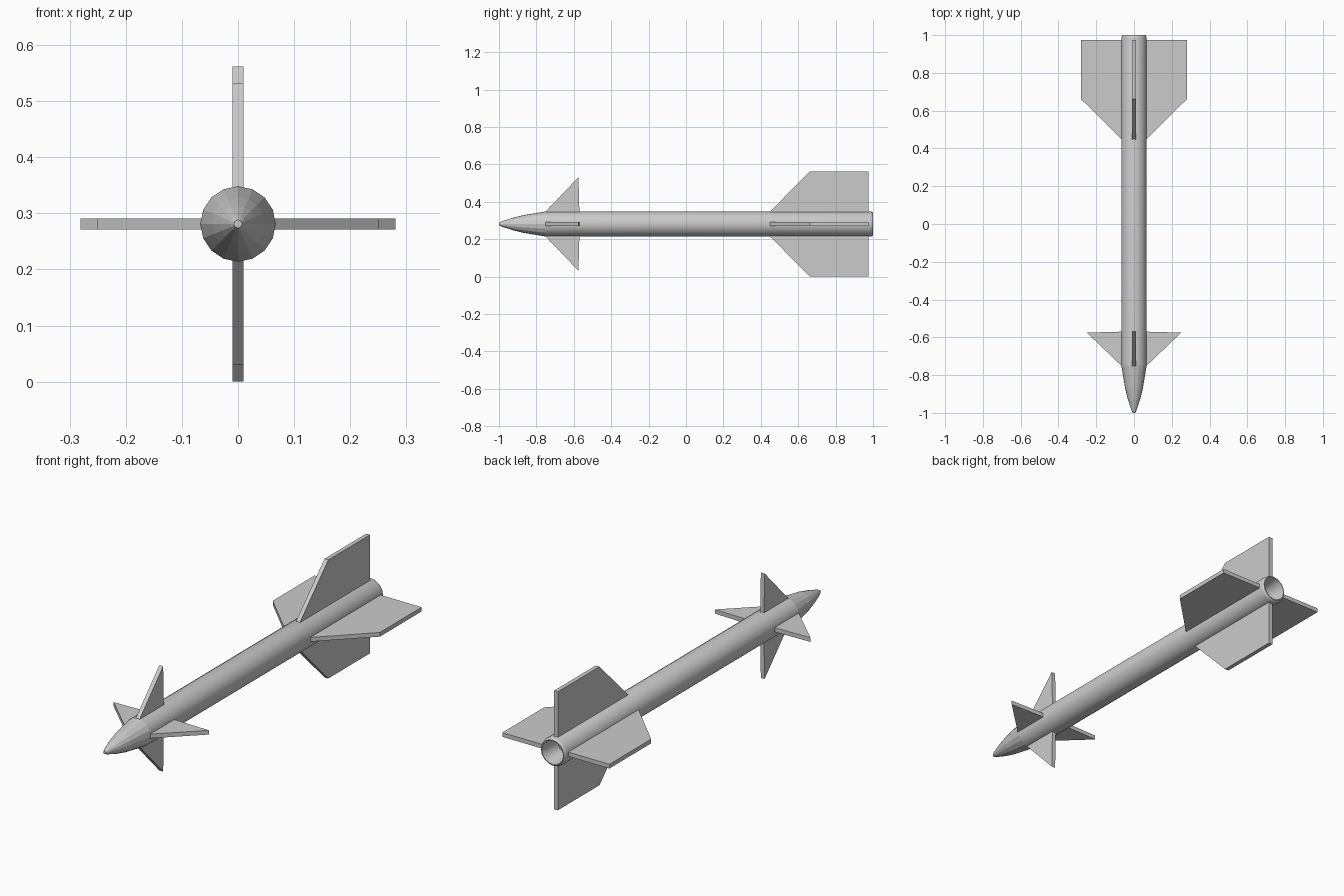
import bpy, bmesh, math

if "Cube" in bpy.data.objects:
    bpy.data.objects.remove(bpy.data.objects["Cube"])

SIDES = 16
ZC = 0.281      # height of the body axis


def make_object(name, bm):
    bmesh.ops.recalc_face_normals(bm, faces=bm.faces)
    me = bpy.data.meshes.new(name)
    bm.to_mesh(me)
    bm.free()
    ob = bpy.data.objects.new(name, me)
    bpy.context.collection.objects.link(ob)
    return ob


def lathe(name, profile):
    """Closed body of revolution about the y axis from (y, radius) pairs."""
    bm = bmesh.new()
    rings = []
    for y, r in profile:
        rings.append([bm.verts.new((r * math.cos(a), y, ZC + r * math.sin(a)))
                      for a in (2 * math.pi * i / SIDES for i in range(SIDES))])
    for a, b in zip(rings, rings[1:]):
        for i in range(SIDES):
            j = (i + 1) % SIDES
            bm.faces.new((a[i], a[j], b[j], b[i]))
    bm.faces.new(rings[0])
    bm.faces.new(rings[-1])
    return make_object(name, bm)


def fin(name, outline, turn, thick=0.02):
    """Flat plate from (y, radius) outline, turned about the body axis."""
    bm = bmesh.new()
    c, s = math.cos(turn), math.sin(turn)
    sides = []
    for t in (-thick / 2, thick / 2):
        sides.append([bm.verts.new((r * c - t * s, y, ZC + r * s + t * c))
                      for y, r in outline])
    n = len(outline)
    bm.faces.new(sides[0])
    bm.faces.new(sides[1])
    for i in range(n):
        j = (i + 1) % n
        bm.faces.new((sides[0][i], sides[0][j], sides[1][j], sides[1][i]))
    return make_object(name, bm)


# Body with faceted nose, rounded tail rim and hollow exhaust
body = lathe("body", [(-1.0, 0.007), (-0.985, 0.014), (-0.93, 0.032),
                      (-0.87, 0.047), (-0.75, 0.067), (0.985, 0.067),
                      (0.996, 0.064), (1.0, 0.06), (1.0, 0.056),
                      (0.985, 0.053), (0.90, 0.042)])
for p in body.data.polygons:
    p.use_smooth = p.center.y > -0.7 and abs(p.normal.y) < 0.9

# Four steering fins and four tail fins
front_outline = [(-0.755, 0.062), (-0.575, 0.25), (-0.57, 0.062)]
tail_outline = [(0.445, 0.062), (0.662, 0.281), (0.975, 0.281), (0.975, 0.062)]
for k, side in enumerate(("right", "top", "left", "bottom")):
    fin("front_fin_" + side, front_outline, k * math.pi / 2)
    fin("tail_fin_" + side, tail_outline, k * math.pi / 2)
